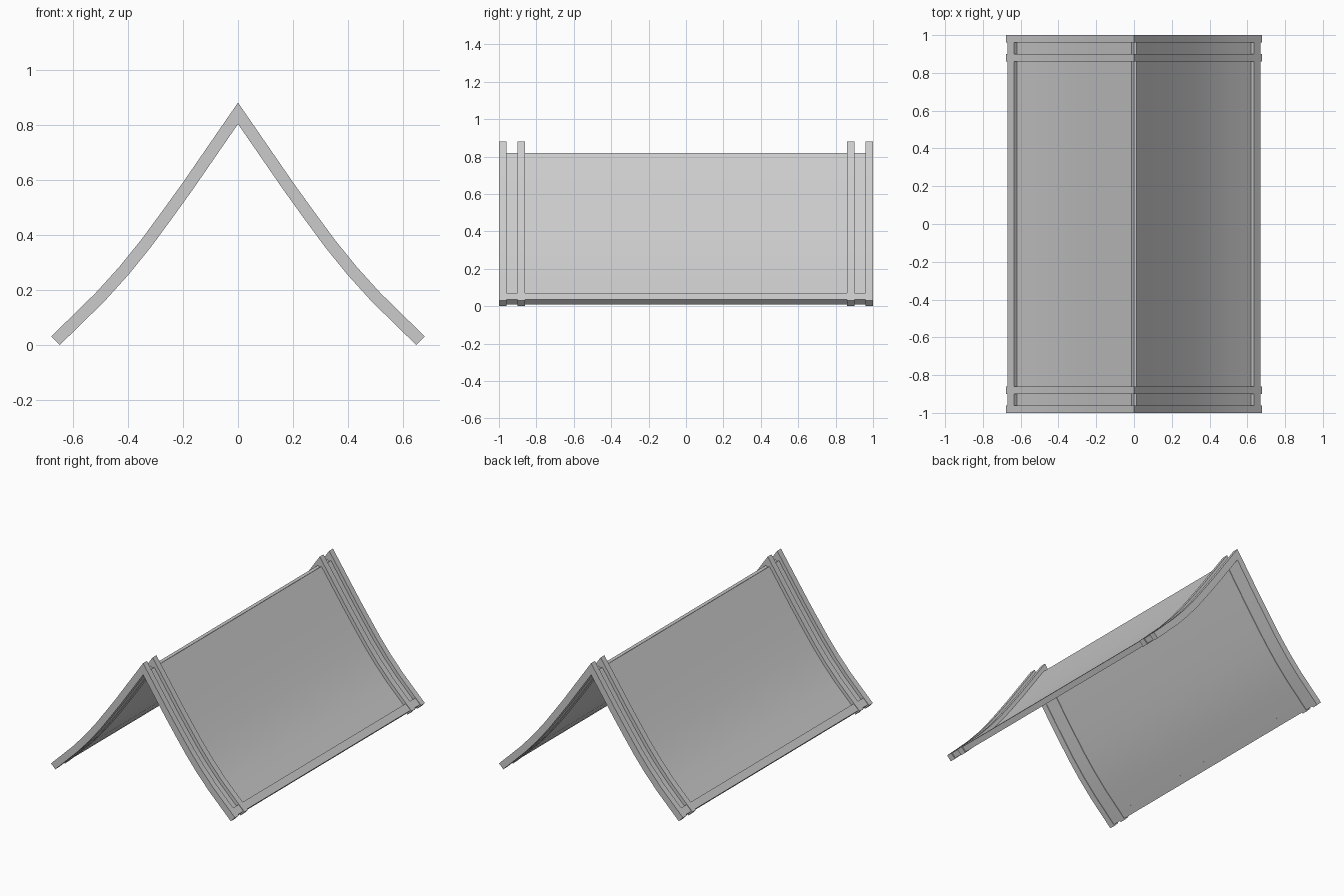
import bpy, bmesh
from mathutils import Vector

if "Cube" in bpy.data.objects:
    bpy.data.objects.remove(bpy.data.objects["Cube"])

# Right-hand slope of the roof: outer edge of the ribs, ridge to eave (x, z)
OUTER = [Vector(p) for p in [(0, .88), (.1, .735), (.2, .59), (.275, .486), (.35, .384),
                             (.43, .285), (.516, .19), (.597, .1105), (.678, .0315)]]


def normal(a, b):
    d = (b - a).normalized()
    return Vector((-d.y, d.x))


def inset(pts, dist):
    """Offset the slope inwards, keeping the first point on the ridge plane."""
    ns = [normal(a, b) for a, b in zip(pts, pts[1:])]
    out = [pts[0] - Vector((0, dist / ns[0].y))]
    for p, a, b in zip(pts[1:-1], ns, ns[1:]):
        m = (a + b).normalized()
        out.append(p - m * (dist / m.dot(a)))
    out.append(pts[-1] - ns[-1] * dist)
    return out


def extrude(name, upper, lower, y0, y1, mirror_x=False, mirror_y=False):
    """Solid strip between two matching profile lines, from y0 to y1."""
    bm = bmesh.new()
    rows = [[bm.verts.new((p.x, y, p.y)) for p in line]
            for y in (y0, y1) for line in (upper, lower)]
    uf, lf, ub, lb = rows
    for i in range(len(upper) - 1):
        j = i + 1
        bm.faces.new((uf[i], uf[j], ub[j], ub[i]))
        bm.faces.new((lf[i], lb[i], lb[j], lf[j]))
        bm.faces.new((uf[i], lf[i], lf[j], uf[j]))
        bm.faces.new((ub[i], ub[j], lb[j], lb[i]))
    for k in (0, -1):
        bm.faces.new((uf[k], ub[k], lb[k], lf[k]))
    bmesh.ops.recalc_face_normals(bm, faces=bm.faces)
    me = bpy.data.meshes.new(name)
    bm.to_mesh(me)
    bm.free()
    ob = bpy.data.objects.new(name, me)
    bpy.context.collection.objects.link(ob)
    if mirror_x or mirror_y:
        mod = ob.modifiers.new("Mirror", 'MIRROR')
        mod.use_axis = (mirror_x, mirror_y, False)
        mod.use_mirror_merge = False
    bpy.ops.object.select_all(action='DESELECT')
    bpy.context.view_layer.objects.active = ob
    ob.select_set(True)
    bpy.ops.object.shade_smooth_by_angle(angle=0.5)
    return ob


def both_sides(pts):
    return [Vector((-p.x, p.y)) for p in reversed(pts[1:])] + pts


# Rib pairs at the two gable ends
rib_out, rib_in = both_sides(OUTER), both_sides(inset(OUTER, .044))
extrude("outer_rib", rib_out, rib_in, -1.0, -.96, mirror_y=True)
extrude("inner_rib", rib_out, rib_in, -.90, -.86, mirror_y=True)

# Thin roof sheets, cut square at the ridge so they leave a small groove
end_n = normal(OUTER[-2], OUTER[-1])
end_t = (OUTER[-1] - OUTER[-2]).normalized()
slope = OUTER[:-1] + [OUTER[-1] - end_t * .009]
under, top = inset(slope, .04), inset(slope, .024)
top[0] = under[0] + normal(OUTER[0], OUTER[1]) * .016
extrude("roof_sheet", top, under, -.96, .96, mirror_x=True)

# Eave bars along the lower edges
tip = OUTER[-1] - end_t * .008
back = tip - end_t * .05
extrude("eave_bar", [back - end_n * .003, tip - end_n * .003],
        [back - end_n * .0405, tip - end_n * .0405], -.96, .96, mirror_x=True)
